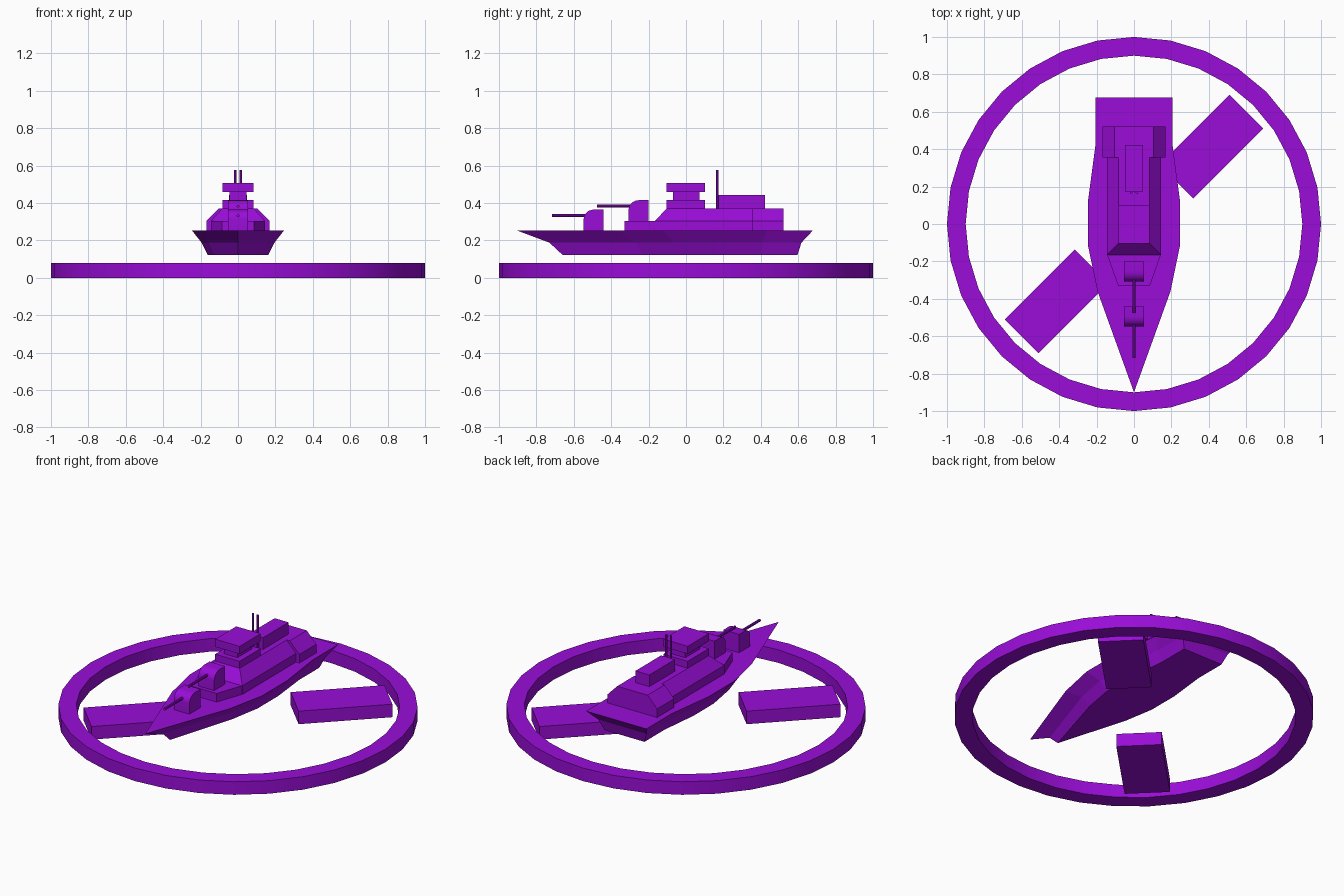
import bpy, bmesh, math
from mathutils import Matrix, Vector

if "Cube" in bpy.data.objects:
    bpy.data.objects.remove(bpy.data.objects["Cube"])

purple = bpy.data.materials.new("purple")
purple.diffuse_color = (0.32, 0.004, 0.68, 1)
purple.use_nodes = True
purple.node_tree.nodes["Principled BSDF"].inputs["Base Color"].default_value = purple.diffuse_color


def loft(name, loops, cyclic=False, smooth=False):
    """Skin a stack of equal-length point loops; cap the ends unless cyclic."""
    bm = bmesh.new()
    rows = [[bm.verts.new(p) for p in loop] for loop in loops]
    n = len(rows[0])
    pairs = list(zip(rows, rows[1:])) + ([(rows[-1], rows[0])] if cyclic else [])
    for a, b in pairs:
        for i in range(n):
            j = (i + 1) % n
            bm.faces.new((a[i], a[j], b[j], b[i]))
    if not cyclic:
        bm.faces.new(rows[0][::-1])
        bm.faces.new(rows[-1])
    bmesh.ops.recalc_face_normals(bm, faces=bm.faces)
    mesh = bpy.data.meshes.new(name)
    bm.to_mesh(mesh)
    bm.free()
    mesh.materials.append(purple)
    obj = bpy.data.objects.new(name, mesh)
    bpy.context.collection.objects.link(obj)
    if smooth:
        bpy.ops.object.select_all(action='DESELECT')
        obj.select_set(True)
        bpy.context.view_layer.objects.active = obj
        bpy.ops.object.shade_smooth_by_angle(angle=math.radians(30))
    return obj


def rect(hw, y0, y1, z):
    return [(-hw, y0, z), (hw, y0, z), (hw, y1, z), (-hw, y1, z)]


def box(name, hw, y0, y1, z0, z1):
    return loft(name, [rect(hw, y0, y1, z0), rect(hw, y0, y1, z1)])


def circle(r, z, n=32):
    return [(r * math.sin(math.tau * i / n), r * math.cos(math.tau * i / n), z) for i in range(n)]


def rod(name, start, end, r, n=10):
    start, end = Vector(start), Vector(end)
    rot = (end - start).to_track_quat('Z', 'Y')
    return loft(name, [[p + rot @ Vector(c) for c in circle(r, 0, n)] for p in (start, end)], smooth=True)


# Base ring
loft("base_ring", [circle(1, 0), circle(1, 0.08), circle(0.9, 0.08), circle(0.9, 0)],
     cyclic=True, smooth=True)

# Diagonal bars on opposite sides of the ring
for name, deg in (("bar_back", -45), ("bar_front", 135)):
    bar = box(name, 0.127, 0.32, 0.85, 0, 0.08)
    bar.data.transform(Matrix.Rotation(math.radians(deg), 4, 'Z'))

# Hull: deck outline shrinking to the keel
side = [(0.205, 0.677), (0.205, 0.43), (0.245, 0.13), (0.245, -0.12), (0.195, -0.36)]
outline = side + [(0, -0.9)] + [(-x, y) for x, y in reversed(side)]


def hull_loop(sx, y0, y1, z):
    k = (y1 - y0) / 1.577
    return [(x * sx, y0 + (y + 0.9) * k, z) for x, y in outline]


loft("hull", [hull_loop(0.66, -0.66, 0.596, 0.123),
              hull_loop(0.795, -0.73, 0.617, 0.188),
              hull_loop(1, -0.9, 0.677, 0.252)])

# Raised fore platform
loft("fore_platform", [[(-0.085, -0.33, z), (0.085, -0.33, z), (0.145, -0.16, z), (-0.145, -0.16, z)]
                       for z in (0.25, 0.305)])

# Main cabin and wider rear cabin with sloping sides
loft("main_cabin", [rect(0.145, -0.165, 0.36, 0.25), rect(0.145, -0.165, 0.36, 0.305),
                    rect(0.083, -0.103, 0.36, 0.372)])
loft("rear_cabin", [rect(0.168, 0.355, 0.52, 0.25), rect(0.168, 0.355, 0.52, 0.305),
                    rect(0.103, 0.355, 0.52, 0.372)])

# Bridge tower and rear deckhouse
box("bridge_base", 0.083, -0.103, 0.102, 0.372, 0.415)
box("bridge_waist", 0.045, -0.07, 0.072, 0.415, 0.46)
box("bridge_top", 0.083, -0.103, 0.102, 0.46, 0.507)
box("deckhouse", 0.047, 0.175, 0.423, 0.372, 0.444)

# Twin masts
for x in (-0.016, 0.016):
    rod("mast", (x, 0.168, 0.372), (x, 0.168, 0.578), 0.007)

# Gun turrets with rounded fronts
for name, y, z in (("fore_gun", -0.44, 0.25), ("upper_gun", -0.2, 0.3)):
    arc = [(-0.053 - 0.054 * math.sin(t), 0.065 + 0.05 * math.cos(t))
           for t in (math.pi / 2 * i / 6 for i in range(6, -1, -1))]
    profile = [(0, 0), (-0.107, 0)] + arc + [(0, 0.115)]
    loft(name + "_turret", [[(x, y + a, z + b) for a, b in profile] for x in (-0.053, 0.053)], smooth=True)
    rod(name + "_barrel", (0, y - 0.05, z + 0.083), (0, y - 0.276, z + 0.083), 0.008)
